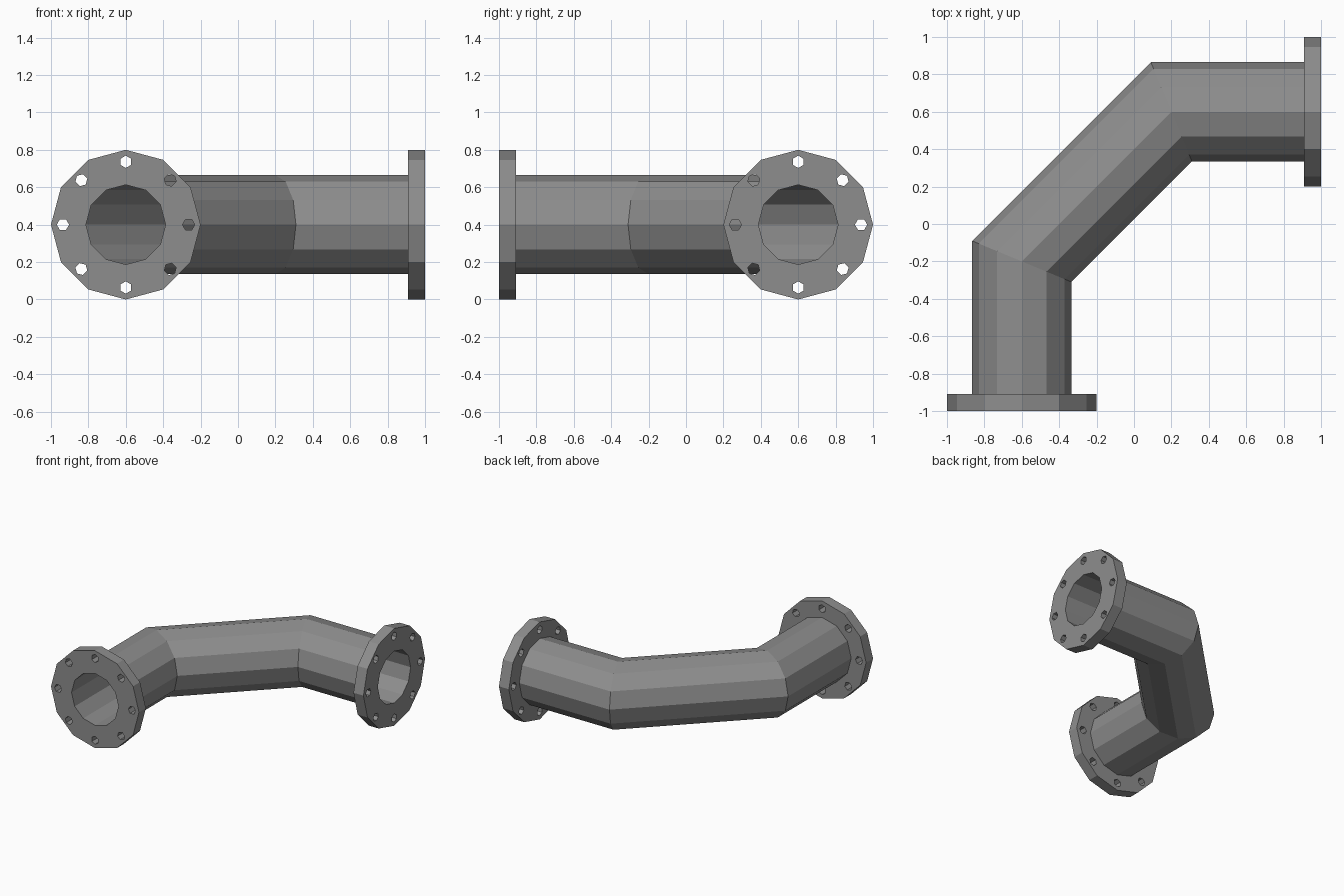
import bpy
import bmesh
from math import cos, sin, tau, pi
from mathutils import Matrix, Vector

if "Cube" in bpy.data.objects:
    bpy.data.objects.remove(bpy.data.objects["Cube"])

SIDES = 12
AXIS_Z = 0.4
PIPE_R, BORE_R = 0.265, 0.213
FLANGE_R, FLANGE_T = 0.4, 0.09
BOLT_CIRCLE, BOLT_R, BOLTS = 0.336, 0.033, 8

grey = bpy.data.materials.new("steel_grey")
grey.use_nodes = True
colour = (0.27, 0.27, 0.27, 1)
grey.diffuse_color = colour
grey.node_tree.nodes["Principled BSDF"].inputs["Base Color"].default_value = colour


def finish(name, bm):
    """Turn a bmesh into a flat-shaded grey object."""
    bmesh.ops.recalc_face_normals(bm, faces=bm.faces)
    mesh = bpy.data.meshes.new(name)
    bm.to_mesh(mesh)
    bm.free()
    mesh.materials.clear()
    mesh.materials.append(grey)
    for face in mesh.polygons:
        face.use_smooth = False
        face.material_index = 0
    obj = bpy.data.objects.new(name, mesh)
    bpy.context.collection.objects.link(obj)
    return obj


# Hollow pipe: a twelve-sided section swept along a path with mitred bends
def pipe(name, path):
    points = [Vector((x, y, AXIS_Z)) for x, y in path]
    up = Vector((0, 0, 1))
    sides = [(b - a).normalized().cross(up) for a, b in zip(points, points[1:])]
    bm = bmesh.new()

    def ring(i, radius):
        before, after = sides[max(i - 1, 0)], sides[min(i, len(sides) - 1)]
        mitre = (before + after).normalized()
        mitre /= mitre.dot(before)
        return [bm.verts.new(points[i] + radius * (mitre * cos(tau * k / SIDES) + up * sin(tau * k / SIDES)))
                for k in range(SIDES)]

    count = len(points)
    # outer wall forwards, bore backwards, then close the loop
    loops = [ring(i, PIPE_R) for i in range(count)]
    loops += [ring(i, BORE_R) for i in reversed(range(count))]
    for a, b in zip(loops, loops[1:] + loops[:1]):
        for k in range(SIDES):
            n = (k + 1) % SIDES
            bm.faces.new((a[k], a[n], b[n], b[k]))
    return finish(name, bm)


# Bolted flange: filled outline with a bore and a ring of hexagonal holes
def flange(name, centre, turn):
    curve = bpy.data.curves.new(name + "_outline", "CURVE")
    curve.dimensions = "2D"
    curve.fill_mode = "BOTH"
    curve.extrude = FLANGE_T / 2

    def polygon(sides, radius, cx=0, cy=0, start=0):
        spline = curve.splines.new("POLY")
        spline.points.add(sides - 1)
        for k, point in enumerate(spline.points):
            a = start + tau * k / sides
            point.co = (cx + radius * cos(a), cy + radius * sin(a), 0, 1)
        spline.use_cyclic_u = True
        spline.use_smooth = False

    polygon(SIDES, FLANGE_R)
    polygon(SIDES, BORE_R)
    for k in range(BOLTS):
        a = tau * k / BOLTS
        polygon(6, BOLT_R, BOLT_CIRCLE * cos(a), BOLT_CIRCLE * sin(a), a)

    outline = bpy.data.objects.new(name + "_outline", curve)
    bpy.context.collection.objects.link(outline)
    depsgraph = bpy.context.evaluated_depsgraph_get()
    solid = bpy.data.meshes.new_from_object(outline.evaluated_get(depsgraph))
    bm = bmesh.new()
    bm.from_mesh(solid)
    bpy.data.objects.remove(outline)
    bpy.data.curves.remove(curve)
    bpy.data.meshes.remove(solid)
    bmesh.ops.remove_doubles(bm, verts=bm.verts, dist=0.0005)
    place = Matrix.Translation(centre) @ Matrix.Rotation(turn, 4, "Z") @ Matrix.Rotation(pi / 2, 4, "X")
    bmesh.ops.transform(bm, matrix=place, verts=bm.verts)
    return finish(name, bm)


inner_end = 1 - FLANGE_T
mid = 1 - FLANGE_T / 2
pipe("bent_pipe", [(-0.6, -inner_end), (-0.6, -0.2), (0.2, 0.6), (inner_end, 0.6)])
flange("front_flange", (-0.6, -mid, AXIS_Z), 0)
flange("left_flange", (mid, 0.6, AXIS_Z), pi / 2)
